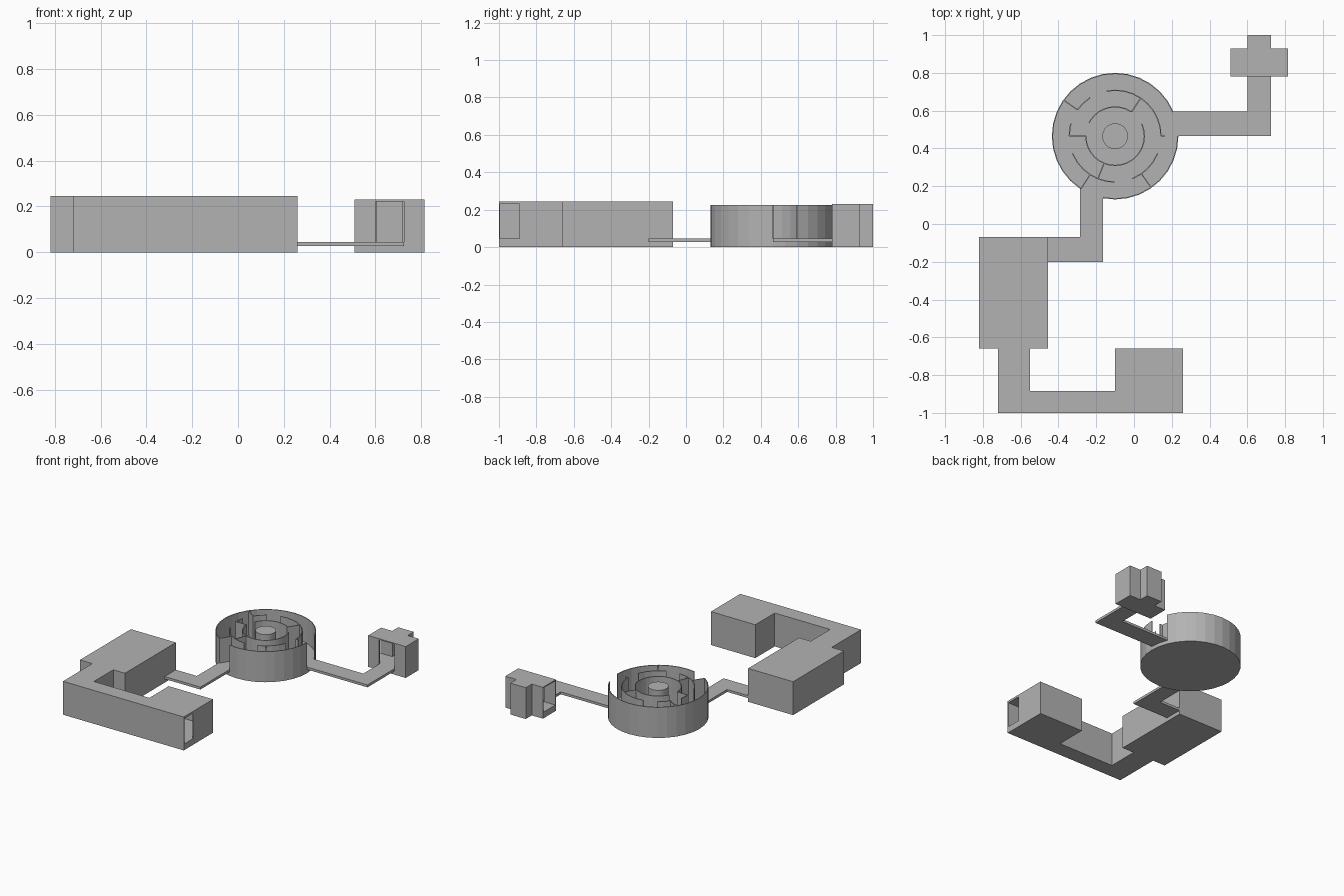
import bpy, bmesh, math
from mathutils import Vector

if "Cube" in bpy.data.objects:
    bpy.data.objects.remove(bpy.data.objects["Cube"])

grey = bpy.data.materials.new("stone_grey")
grey.diffuse_color = (0.45, 0.45, 0.45, 1)
grey.use_nodes = True
grey.node_tree.nodes["Principled BSDF"].inputs["Base Color"].default_value = grey.diffuse_color


def prism(name, pts, z0, z1):
    """Extrude a counter-clockwise outline from z0 to z1."""
    bm = bmesh.new()
    face = bm.faces.new([bm.verts.new((x, y, z0)) for x, y in pts])
    new = bmesh.ops.extrude_face_region(bm, geom=[face])["geom"]
    for v in new:
        if isinstance(v, bmesh.types.BMVert):
            v.co.z = z1
    bmesh.ops.recalc_face_normals(bm, faces=bm.faces)
    me = bpy.data.meshes.new(name)
    bm.to_mesh(me)
    bm.free()
    me.materials.append(grey)
    ob = bpy.data.objects.new(name, me)
    bpy.context.collection.objects.link(ob)
    return ob


def rect(x0, y0, x1, y1):
    return [(x0, y0), (x1, y0), (x1, y1), (x0, y1)]


def inset(pts, t):
    """Inset a right-angled outline by t."""
    out = []
    for i, p in enumerate(pts):
        a, p, b = Vector(pts[i - 1]), Vector(p), Vector(pts[(i + 1) % len(pts)])
        d1, d2 = (p - a).normalized(), (b - p).normalized()
        out.append((p.x - t * (d1.y + d2.y), p.y + t * (d1.x + d2.x)))
    return out


def cut(ob, cutter):
    mod = ob.modifiers.new("cut", "BOOLEAN")
    mod.operation, mod.solver, mod.object = "DIFFERENCE", "EXACT", cutter
    bpy.context.view_layer.objects.active = ob
    bpy.ops.object.modifier_apply(modifier=mod.name)
    bpy.data.objects.remove(cutter)


FLOOR, WALL = 0.045, 0.006

# Roofed rooms joined by a covered corridor, with a door at the right end
outline = [(-.72, -1), (.26, -1), (.26, -.66), (-.10, -.66), (-.10, -.885),
           (-.55, -.885), (-.55, -.66), (-.455, -.66), (-.455, -.07),
           (-.82, -.07), (-.82, -.66), (-.72, -.66)]
rooms = prism("covered_rooms", outline, 0, 0.245)
cut(rooms, prism("cavity", inset(outline, WALL), FLOOR, 0.23))
cut(rooms, prism("door", rect(.2, -1 + WALL, .3, -.89), FLOOR, 0.23))

# Small end room with an alcove, open at the front and the left
outline = [(.51, .78), (.815, .78), (.815, .93), (.725, .93), (.725, 1),
           (.60, 1), (.60, .93), (.51, .93)]
end = prism("end_room", outline, 0, 0.23)
cut(end, prism("cavity", inset(outline, WALL), FLOOR, 0.222))
cut(end, prism("front_door", rect(.60, .75, .725, .82), FLOOR, 0.222))
cut(end, prism("side_door", rect(.48, .786, .56, .924), FLOOR, 0.222))

# Thin bent walkways
prism("front_walkway", [(-.455, -.20), (-.165, -.20), (-.165, .137),
                        (-.285, .187), (-.285, -.07), (-.455, -.07)], .027, FLOOR)
prism("back_walkway", [(.235, .465), (.725, .465), (.725, .78), (.60, .78),
                       (.60, .595), (.209, .595)], .027, FLOOR)

# Round maze
CX, CY, R, TOP, STEP = -.10, .465, .335, .225, 11.25


def polar(r, deg):
    a = math.radians(deg)
    return (CX + r * math.cos(a), CY + r * math.sin(a))


def arc_wall(name, r, a0, a1, z0=0.04):
    angs = [a0] + [k * STEP for k in range(int(a0 // STEP) + 1, 80)
                   if a0 + .5 < k * STEP < a1 - .5] + [a1]
    prism(name, [polar(r, a) for a in angs]
          + [polar(r - WALL, a) for a in reversed(angs)], z0, TOP)


def radial_wall(name, r0, r1, deg):
    a = math.radians(deg)
    n = Vector((-math.sin(a), math.cos(a))) * WALL / 2
    p, q = Vector(polar(r0, deg)), Vector(polar(r1, deg))
    prism(name, [tuple(v) for v in (p - n, q - n, q + n, p + n)], 0.04, TOP)


prism("maze_floor", [polar(R, k * STEP) for k in range(32)], 0, .044)
prism("maze_pillar", [polar(.068, k * STEP) for k in range(32)], .04, TOP)

for a0, a1 in ((22.5, 236.25), (258.75, 360)):
    arc_wall("maze_outer_wall", R, a0, a1, .044)
for a0, a1 in ((0, 101), (123, 145), (164, 180), (202, 269), (292, 338)):
    arc_wall("maze_middle_wall", .246, a0, a1)
for a0, a1 in ((56, 153), (180, 385)):
    arc_wall("maze_inner_wall", .158, a0, a1)
for r0, r1, deg in ((.155, .243, 56), (.155, .243, 180), (.155, .243, 248),
                    (.243, .333, 145), (.243, .333, 237), (.243, .333, 305),
                    (.243, .265, 0)):
    radial_wall("maze_cross_wall", r0, r1, deg)
